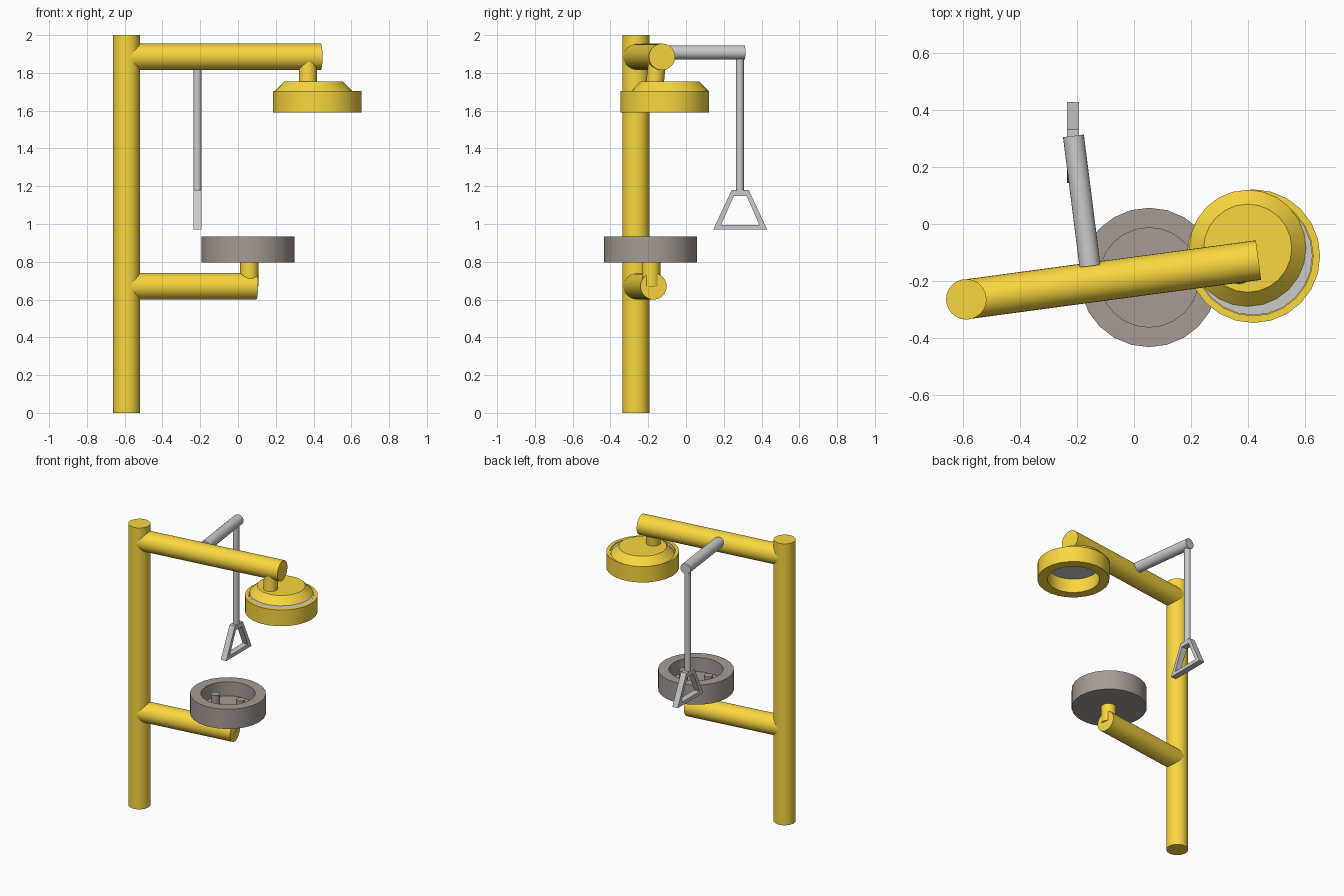
import bpy, bmesh, math
from mathutils import Vector

if "Cube" in bpy.data.objects:
    bpy.data.objects.remove(bpy.data.objects["Cube"])


def material(name, rgb):
    m = bpy.data.materials.new(name)
    m.diffuse_color = (*rgb, 1)
    m.use_nodes = True
    m.node_tree.nodes["Principled BSDF"].inputs["Base Color"].default_value = m.diffuse_color
    return m


YELLOW = material("yellow_paint", (0.95, 0.68, 0.05))
DARK = material("dark_bowl", (0.38, 0.33, 0.30))


def finish(name, bm, mat):
    bmesh.ops.recalc_face_normals(bm, faces=bm.faces)
    me = bpy.data.meshes.new(name)
    bm.to_mesh(me)
    bm.free()
    ob = bpy.data.objects.new(name, me)
    bpy.context.collection.objects.link(ob)
    if mat:
        me.materials.append(mat)
    bpy.context.view_layer.objects.active = ob
    ob.select_set(True)
    bpy.ops.object.shade_smooth_by_angle(angle=math.radians(35))
    ob.select_set(False)
    return ob


def pipe(name, a, b, r, mat=None, sides=32):
    a, b = Vector(a), Vector(b)
    bm = bmesh.new()
    bmesh.ops.create_cone(bm, cap_ends=True, segments=sides, radius1=r, radius2=r,
                          depth=(b - a).length)
    rot = (b - a).to_track_quat('Z', 'Y').to_matrix()
    for v in bm.verts:
        v.co = rot @ v.co + (a + b) / 2
    return finish(name, bm, mat)


def lathe(name, x, y, profile, mat=None, closed=False, sides=24):
    """Revolve (radius, z) points about a vertical axis; open ends get caps."""
    bm = bmesh.new()
    rings = [[bm.verts.new((x + r * math.cos(t), y + r * math.sin(t), z))
              for t in (2 * math.pi * i / sides for i in range(sides))]
             for r, z in profile]
    pairs = list(zip(rings, rings[1:]))
    if closed:
        pairs.append((rings[-1], rings[0]))
    else:
        bm.faces.new(rings[0])
        bm.faces.new(rings[-1])
    for p, q in pairs:
        for i in range(sides):
            j = (i + 1) % sides
            bm.faces.new((p[i], p[j], q[j], q[i]))
    return finish(name, bm, mat)


# Post and the two arms
PX, PY = -0.59, -0.265
pipe("post", (PX, PY, 0), (PX, PY, 2), 0.071, YELLOW)
pipe("shower_arm", (PX, PY, 1.885), (0.438, -0.127, 1.885), 0.07, YELLOW)
pipe("basin_arm", (PX, PY, 0.67), (0.097, -0.172, 0.67), 0.07, YELLOW)

# Shower head: stub, sloped cap, open ring and inner spray plate
pipe("shower_stub", (0.37, -0.165, 1.74), (0.37, -0.15, 1.885), 0.047, YELLOW)
lathe("shower_cap", 0.40, -0.085, [(0.205, 1.705), (0.155, 1.755)], YELLOW)
lathe("shower_ring", 0.42, -0.113,
      [(0.235, 1.59), (0.235, 1.705), (0.21, 1.705), (0.21, 1.69), (0.17, 1.69), (0.17, 1.59)],
      YELLOW, closed=True)
lathe("spray_plate", 0.42, -0.113, [(0.208, 1.691), (0.208, 1.702)])

# Eye wash basin: stub, hollow bowl and two nozzles along the arm
BX, BY = 0.053, -0.188
pipe("basin_stub", (0.06, -0.185, 0.67), (0.06, -0.185, 0.80), 0.049, YELLOW)
lathe("basin", BX, BY,
      [(0.245, 0.795), (0.245, 0.935), (0.175, 0.935), (0.175, 0.835)], DARK)
for side, s in (("left", -1), ("right", 1)):
    x, y = BX + s * 0.09, BY + s * 0.012
    pipe(side + "_nozzle", (x, y, 0.83), (x, y, 0.912), 0.03, DARK, 20)

# Pull lever, rod and triangular handle
pipe("lever", (-0.155, -0.148, 1.908), (-0.213, 0.31, 1.908), 0.037, None, 24)
pipe("pull_rod", (-0.215, 0.285, 1.90), (-0.215, 0.285, 1.15), 0.021, None, 20)

outer = [(-0.143, 0.97), (0.143, 0.97), (0.045, 1.18), (-0.045, 1.18)]
inner = [(-0.102, 0.995), (0.102, 0.995), (0.034, 1.148), (-0.034, 1.148)]
bm = bmesh.new()
loops = [[bm.verts.new((-0.215 + dx, 0.287 + y, z)) for y, z in prof]
         for prof, dx in ((outer, -0.021), (outer, 0.021), (inner, 0.021), (inner, -0.021))]
for k in range(4):
    p, q = loops[k], loops[(k + 1) % 4]
    for i in range(4):
        j = (i + 1) % 4
        bm.faces.new((p[i], p[j], q[j], q[i]))
finish("pull_handle", bm, None)
